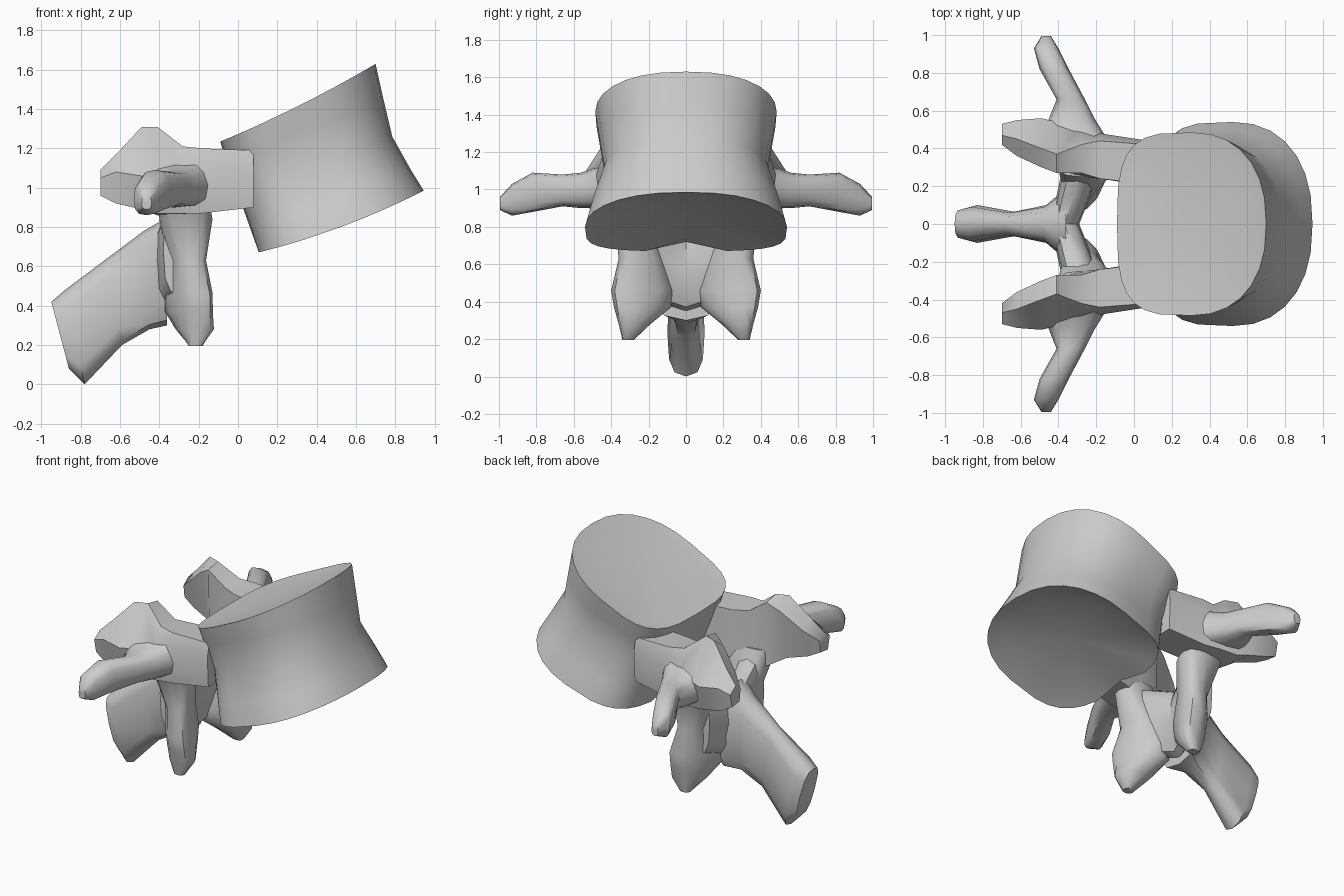
import bpy, bmesh, math
from mathutils import Vector

if "Cube" in bpy.data.objects:
    bpy.data.objects.remove(bpy.data.objects["Cube"])


def spow(v, p):
    return math.copysign(abs(v) ** p, v)


def loft(name, rings, mirror=False, start=None, end=None):
    """Skin a list of point rings, closing each end with a fan."""
    bm = bmesh.new()
    vr = [[bm.verts.new(p) for p in r] for r in rings]
    n = len(vr[0])
    for a, b in zip(vr, vr[1:]):
        for i in range(n):
            j = (i + 1) % n
            bm.faces.new((a[i], a[j], b[j], b[i]))
    for r, pts, tip in ((vr[0], rings[0], start), (vr[-1], rings[-1], end)):
        c = bm.verts.new(tip or sum((Vector(p) for p in pts), Vector()) / n)
        for i in range(n):
            bm.faces.new((r[i], r[(i + 1) % n], c))
    bmesh.ops.recalc_face_normals(bm, faces=bm.faces)
    me = bpy.data.meshes.new(name)
    bm.to_mesh(me)
    bm.free()
    ob = bpy.data.objects.new(name, me)
    bpy.context.collection.objects.link(ob)
    if mirror:
        m = ob.modifiers.new("mirror", 'MIRROR')
        m.use_axis = (False, True, False)
        m.merge_threshold = 0.0001
    bpy.ops.object.select_all(action='DESELECT')
    ob.select_set(True)
    bpy.context.view_layer.objects.active = ob
    bpy.ops.object.shade_smooth_by_angle(angle=math.radians(45))
    return ob


def section(c, u, v, n=12, p=0.7):
    """Rounded section with half axes u and v."""
    c, u, v = Vector(c), Vector(u), Vector(v)
    return [c + u * spow(math.cos(t), p) + v * spow(math.sin(t), p)
            for t in (2 * math.pi * i / n for i in range(n))]


def slab(axis, pos, a0, a1, b0, b1, p=0.7, lean=0.0):
    """Section across one axis, given by its extents on the other two."""
    i, j = [k for k in range(3) if k != axis]
    c, u, v = [0] * 3, [0] * 3, [0] * 3
    c[axis], c[i], c[j] = pos, (a0 + a1) / 2, (b0 + b1) / 2
    u[i], v[j], v[i] = (a1 - a0) / 2, (b1 - b0) / 2, lean
    return section(c, u, v, p=p)


def body_ring(x0, x1, hw, zb, zm, zf, scale=1.0, dz=0.0, notch=0.0, n=28):
    """D-shaped ring: flat at the back, round in front, tilted in z."""
    pts = []
    for i in range(n):
        t = 2 * math.pi * i / n
        back = math.cos(t) < 0
        c = spow(math.cos(t), 0.55 if back else 0.9) * scale
        s = spow(math.sin(t), 0.6 if back else 0.85) * scale
        z = zm + c * (zf - zb) / 2 + c * c * ((zf + zb) / 2 - zm) + dz
        z += notch if i == n // 2 else 0
        pts.append(((x0 + x1) / 2 + c * (x1 - x0) / 2, s * hw, z))
    return pts


# Main body with a pinched waist, dished end faces and a notch low at the back
top = (-0.09, 0.70, 0.485, 1.235, 1.415, 1.63)
bot = (0.10, 0.945, 0.54, 0.67, 0.80, 0.985)
loft("vertebral_body", [
    body_ring(*bot, scale=0.75, dz=0.04),
    body_ring(*bot, notch=0.05),
    body_ring(0.06, 0.88, 0.50, 0.80, 0.94, 1.09),
    body_ring(0.0, 0.785, 0.435, 0.97, 1.12, 1.26),
    body_ring(-0.06, 0.74, 0.465, 1.13, 1.29, 1.45),
    body_ring(*top),
    body_ring(*top, scale=0.85, dz=-0.01),
], start=(0.5, 0, 0.87), end=(0.3, 0, 1.39))

# Pedicle running back into the upper joint, a facet leaning in to a peak:
# x, then (y, z) of inner foot, outer foot, outer side, peak, inner side
joint = (
    (0.08, (.20, .90), (.43, .90), (.44, 1.10), (.42, 1.19), (.21, 1.19)),
    (-0.18, (.24, .87), (.46, .87), (.48, 1.08), (.44, 1.20), (.24, 1.19)),
    (-0.28, (.25, .86), (.48, .87), (.51, 1.08), (.42, 1.21), (.27, 1.20)),
    (-0.41, (.28, .86), (.49, .87), (.54, 1.07), (.37, 1.31), (.27, 1.29)),
    (-0.49, (.37, .90), (.51, .89), (.56, 1.06), (.40, 1.31), (.30, 1.24)),
    (-0.62, (.41, .93), (.53, .92), (.55, 1.08), (.45, 1.17), (.36, 1.12)),
    (-0.70, (.43, .97), (.51, .96), (.53, 1.05), (.47, 1.09), (.42, 1.05)))
loft("pedicle_and_upper_joint",
     [[(x, y, z) for y, z in pts] for x, *pts in joint], mirror=True)

# Side wing
loft("transverse_process", [slab(1, *s) for s in (
    (0.36, -0.46, -0.08, 0.89, 1.18),
    (0.48, -0.48, -0.16, 0.90, 1.12),
    (0.56, -0.45, -0.21, 0.90, 1.09),
    (0.66, -0.41, -0.26, 0.91, 1.08),
    (0.82, -0.50, -0.345, 0.88, 1.09),
    (0.93, -0.53, -0.40, 0.86, 1.03),
    (0.995, -0.49, -0.44, 0.89, 0.96))], mirror=True)

# Lower joint leg, its inner edge swept backward
loft("lower_joint", [slab(2, *s) for s in (
    (0.96, -0.41, -0.15, 0.25, 0.44),
    (0.84, -0.40, -0.13, 0.20, 0.38),
    (0.63, -0.35, -0.17, 0.12, 0.36, 0.8, 0.03),
    (0.46, -0.36, -0.15, 0.06, 0.40, 0.85, 0.06),
    (0.37, -0.35, -0.15, 0.08, 0.385, 0.85, 0.06),
    (0.28, -0.31, -0.13, 0.19, 0.36, 0.8, 0.03),
    (0.195, -0.25, -0.18, 0.28, 0.34))], mirror=True)

# Plate closing the canal behind
loft("lamina", [slab(1, *s) for s in (
    (-0.29, -0.38, -0.18, 0.45, 0.92),
    (-0.15, -0.41, -0.23, 0.40, 0.87),
    (0.0, -0.44, -0.29, 0.35, 0.81),
    (0.15, -0.41, -0.23, 0.40, 0.87),
    (0.29, -0.38, -0.18, 0.45, 0.92))])

# Rear blade: (top x, top z, bottom x, bottom z, half width)
loft("spinous_process", [
    section(((tx + bx) / 2, 0, (tz + bz) / 2),
            ((tx - bx) / 2, 0, (tz - bz) / 2), (0, w, 0))
    for tx, tz, bx, bz, w in (
        (-0.36, 0.85, -0.36, 0.30, 0.19),
        (-0.48, 0.78, -0.45, 0.28, 0.10),
        (-0.68, 0.63, -0.59, 0.20, 0.065),
        (-0.88, 0.48, -0.78, 0.0, 0.10),
        (-0.95, 0.42, -0.86, 0.08, 0.08))])
